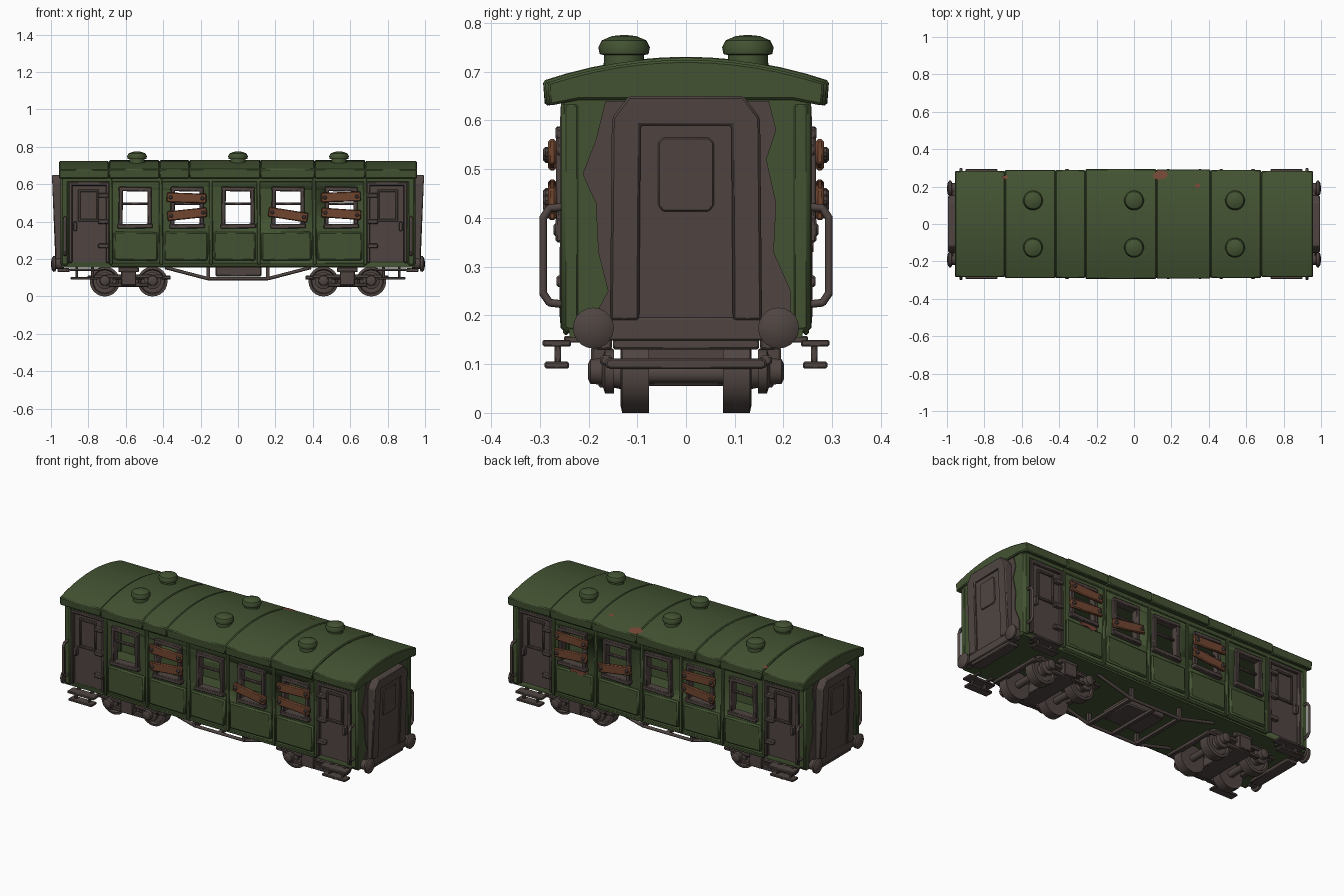
import bpy, bmesh, math, random
from mathutils import Matrix, Vector

random.seed(4)

def material(name, rgb):
    m = bpy.data.materials.new(name)
    m.diffuse_color = (*rgb, 1)
    return m

GREEN = material("faded green paint", (0.056, 0.086, 0.032))
BROWN = material("grimy brown metal", (0.080, 0.060, 0.054))
WOOD = material("board wood", (0.165, 0.062, 0.030))
RUST = material("rust", (0.175, 0.062, 0.038))

def finish(name, bm, mat, mirror="", bevel=0.0, angle=35):
    bmesh.ops.recalc_face_normals(bm, faces=bm.faces[:])
    me = bpy.data.meshes.new(name)
    bm.to_mesh(me)
    bm.free()
    me.materials.append(mat)
    me.polygons.foreach_set("use_smooth", [True] * len(me.polygons))
    me.set_sharp_from_angle(angle=math.radians(angle))
    ob = bpy.data.objects.new(name, me)
    bpy.context.collection.objects.link(ob)
    if bevel:
        b = ob.modifiers.new("bevel", 'BEVEL')
        b.width, b.segments, b.limit_method = bevel, 1, 'ANGLE'
    if mirror:
        m = ob.modifiers.new("mirror", 'MIRROR')
        m.use_axis = ("x" in mirror, "y" in mirror, False)
        m.use_mirror_merge = False
    return ob

def boxes(name, items, mat, mirror="", bevel=0.004):
    """items: (x0, x1, y0, y1, z0, z1[, tilt about y in degrees])"""
    bm = bmesh.new()
    for it in items:
        x0, x1, y0, y1, z0, z1 = it[:6]
        tilt = Matrix.Rotation(math.radians(it[6] if len(it) > 6 else 0), 4, 'Y')
        mat4 = (Matrix.Translation(((x0 + x1) / 2, (y0 + y1) / 2, (z0 + z1) / 2)) @ tilt
                @ Matrix.Diagonal((x1 - x0, y1 - y0, z1 - z0, 1)))
        bmesh.ops.create_cube(bm, size=1, matrix=mat4)
    return finish(name, bm, mat, mirror, bevel)

def axis_point(axis, a, b, d):
    return Vector({"x": (d, a, b), "y": (a, d, b), "z": (a, b, d)}[axis])

def prism(name, pts, axis, d0, d1, mat, mirror="", bevel=0.0, lean=0.0):
    bm = bmesh.new()
    rings = [[bm.verts.new(axis_point(axis, a, b, d)) for a, b in pts] for d in (d0, d1)]
    n = len(pts)
    for i in range(n):
        j = (i + 1) % n
        bm.faces.new((rings[0][i], rings[0][j], rings[1][j], rings[1][i]))
    bm.faces.new(rings[0])
    bm.faces.new(rings[1])
    for v in bm.verts:
        v.co.x += (v.co.z - 0.4) * lean
    return finish(name, bm, mat, mirror, bevel)

def lathe(name, profile, centre, axis, mat, mirror="", seg=20):
    """profile: (radius, distance along axis)"""
    bm = bmesh.new()
    turns = [math.tau * k / seg for k in range(seg)]
    rings = [[bm.verts.new(Vector(centre) + axis_point(axis, r * math.cos(t), r * math.sin(t), h))
              for t in turns] for r, h in profile]
    for p, q in zip(rings, rings[1:]):
        for k in range(seg):
            bm.faces.new((p[k], p[(k + 1) % seg], q[(k + 1) % seg], q[k]))
    bm.faces.new(rings[0])
    bm.faces.new(rings[-1])
    return finish(name, bm, mat, mirror, angle=40)

def tube(name, pts, r, mat, mirror=""):
    """square-cornered rod made of round pieces with ball joints"""
    bm = bmesh.new()
    for a, b in zip(pts, pts[1:]):
        a, b = Vector(a), Vector(b)
        rot = (b - a).to_track_quat('Z', 'Y').to_matrix().to_4x4()
        bmesh.ops.create_cone(bm, cap_ends=True, segments=8, radius1=r, radius2=r,
                              depth=(b - a).length, matrix=Matrix.Translation((a + b) / 2) @ rot)
    for p in pts[1:-1]:
        bmesh.ops.create_icosphere(bm, subdivisions=1, radius=r * 1.05, matrix=Matrix.Translation(p))
    return finish(name, bm, mat, mirror, angle=50)

WINDOWS = [-0.55, -0.272, 0.0, 0.268, 0.552]

# hollow body shell with window openings and door recesses
side = [(0.238, 0.155), (0.247, 0.2), (0.25, 0.648)]
body = prism("carriage_body", side + [(-y, z) for y, z in reversed(side)], "x", -0.945, 0.945, GREEN)
room = boxes("room_cutter", [(-0.925, 0.925, -0.222, 0.222, 0.18, 0.635)], GREEN, bevel=0)
holes = [(x - 0.07, x + 0.07, -0.4, 0.4, 0.383, 0.568) for x in WINDOWS]
for s in (-1, 1):
    for t in (-1, 1):
        xs, ys = sorted((s * 0.695, s * 0.895)), sorted((t * 0.237, t * 0.3))
        holes.append((*xs, *ys, 0.185, 0.602))
opening = boxes("opening_cutter", holes, GREEN, bevel=0)
for cutter in (room, opening):
    cutter.hide_render = True
    mod = body.modifiers.new("cut", 'BOOLEAN')
    mod.operation, mod.solver, mod.object = 'DIFFERENCE', 'EXACT', cutter
    bpy.context.view_layer.objects.active = body
    bpy.ops.object.modifier_apply(modifier=mod.name)
    bpy.data.objects.remove(cutter)

# raised side panelling: pillars, lower panels, rails
seams = [-0.68, -0.412, -0.145, 0.11, 0.408, 0.68]
boxes("side_pillars", [(x - 0.01, x + 0.01, 0.24, 0.257, 0.17, 0.632, random.uniform(-0.6, 0.6))
                       for x in seams], GREEN, "y")
boxes("lower_panels", [(a + 0.016, b - 0.016, 0.24, 0.26, 0.192, 0.345, random.uniform(-1.2, 1.2))
                       for a, b in zip(seams, seams[1:])], GREEN, "y", 0.008)
boxes("side_rails", [(-0.94, 0.94, 0.24, 0.256, 0.612, 0.64), (-0.68, 0.68, 0.24, 0.252, 0.16, 0.178)], GREEN, "y")
boxes("corner_posts", [(0.905, 0.948, 0.215, 0.256, 0.165, 0.64)], GREEN, "xy", 0.01)

# window frames with a thin cross bar
for x in WINDOWS:
    boxes("window_frame", [(x - 0.088, x - 0.066, 0.222, 0.267, 0.366, 0.585, 0.8),
                           (x + 0.066, x + 0.088, 0.222, 0.267, 0.366, 0.585, -0.6),
                           (x - 0.088, x + 0.088, 0.222, 0.268, 0.562, 0.586, 0.8),
                           (x - 0.094, x + 0.094, 0.222, 0.272, 0.364, 0.388, -0.8),
                           (x - 0.07, x + 0.07, 0.228, 0.246, 0.488, 0.502)], BROWN, "y")

# boards nailed over windows: window x, height, tilt
for x, z, tilt in [(-0.275, 0.527, 2), (-0.272, 0.44, -6), (0.268, 0.437, 9), (0.55, 0.532, -2), (0.552, 0.442, 4)]:
    boxes("window_board", [(x - 0.106, x + 0.106, 0.266, 0.283, z - 0.026, z + 0.026, tilt)], WOOD, "y", 0.005)
    for s in (-0.085, 0.085):
        lathe("board_bolt", [(0.011, 0.28), (0.011, 0.288), (0.006, 0.293)],
              (x + s, 0, z - s * math.tan(math.radians(tilt))), "y", BROWN, "y", 8)

# side doors with window panel, hinges and handle
boxes("side_door", [(0.695, 0.895, 0.228, 0.243, 0.185, 0.602)], BROWN, "xy", 0)
boxes("door_frame", [(0.688, 0.706, 0.235, 0.258, 0.18, 0.608), (0.886, 0.904, 0.235, 0.258, 0.18, 0.608),
                     (0.688, 0.904, 0.235, 0.258, 0.592, 0.612)], BROWN, "xy")
boxes("door_window_frame", [(0.745, 0.757, 0.24, 0.253, 0.405, 0.57), (0.843, 0.855, 0.24, 0.253, 0.405, 0.57),
                            (0.745, 0.855, 0.24, 0.253, 0.558, 0.572), (0.745, 0.855, 0.24, 0.253, 0.4, 0.414)],
      BROWN, "xy", 0.003)
boxes("door_hinges", [(0.692, 0.748, 0.24, 0.266, z - 0.012, z + 0.012) for z in (0.27, 0.4, 0.54)], BROWN, "xy")
boxes("door_handle", [(0.86, 0.88, 0.24, 0.268, 0.35, 0.4)], BROWN, "xy")
tube("door_handrail", [(0.925, 0.245, 0.222), (0.925, 0.28, 0.226), (0.925, 0.293, 0.245), (0.925, 0.293, 0.4),
                       (0.925, 0.28, 0.42), (0.925, 0.245, 0.423)], 0.008, BROWN, "xy")

# arched roof in slightly uneven sections
def roof_z(y):
    return 0.729 - 0.57 * y * y

cuts = [-0.957, -0.69, -0.42, -0.26, 0.12, 0.41, 0.68, 0.957]
for i, (a, b) in enumerate(zip(cuts, cuts[1:])):
    w = 0.284 if i in (0, 6) else 0.291 + random.uniform(-0.003, 0.003)
    dz = -0.005 if i in (0, 6) else random.uniform(-0.001, 0.002)
    arch = [(w * k / 6, roof_z(w * k / 6) + dz) for k in range(-6, 7)]
    under = [(w - 0.004, 0.63), (0.22, 0.642), (-0.22, 0.642), (-w + 0.004, 0.63)]
    prism("roof_section", arch + under, "x", a, b, GREEN, bevel=0.005)

# roof vents
for x in (-0.54, 0, 0.54):
    lathe("roof_vent", [(0.043, 0.69), (0.041, 0.734), (0.05, 0.736), (0.053, 0.75), (0.046, 0.764),
                        (0.025, 0.773), (0.006, 0.775)], (x, 0.127, 0), "z", GREEN, "y")

# rust patches on roof and back wall
for x, y, r in [(0.14, 0.262, 0.042), (0.34, 0.205, 0.016), (-0.69, 0.25, 0.018)]:
    bm = bmesh.new()
    ring = []
    for k in range(10):
        t, q = math.tau * k / 10, r * random.uniform(0.75, 1.1)
        px, py = x + q * math.cos(t), min(y + 0.7 * q * math.sin(t), 0.287)
        ring.append(bm.verts.new((px, py, roof_z(py) + 0.003)))
    bmesh.ops.triangle_fill(bm, edges=[bm.edges.new((ring[k], ring[k - 1])) for k in range(10)])
    finish("roof_rust_patch", bm, RUST)
prism("wall_rust_patch", [(0.46, 0.35), (0.5, 0.33), (0.53, 0.345), (0.56, 0.34), (0.57, 0.36), (0.48, 0.362)],
      "y", 0.25, 0.262, RUST)

# end walls: worn paint, gangway frame and door
worn = [(0.215, 0.175), (0.215, 0.25), (0.18, 0.33), (0.185, 0.43), (0.165, 0.52), (0.185, 0.58), (0.17, 0.64),
        (-0.165, 0.64), (-0.185, 0.56), (-0.212, 0.49), (-0.185, 0.43), (-0.18, 0.33), (-0.16, 0.25), (-0.2, 0.175)]
prism("worn_end_paint", worn, "x", 0.94, 0.949, BROWN, "x")
prism("gangway_frame", [(-0.156, 0.19), (-0.152, 0.605), (-0.118, 0.65), (0.118, 0.65), (0.152, 0.605),
                        (0.156, 0.19), (0.096, 0.19), (0.093, 0.59), (-0.093, 0.59), (-0.096, 0.19)],
      "x", 0.935, 0.985, BROWN, "x", 0.005, 0.04)
prism("gangway_door", [(-0.1, 0.19), (-0.1, 0.6), (0.1, 0.6), (0.1, 0.19)], "x", 0.93, 0.974, BROWN, "x", 0, 0.04)
prism("gangway_door_window", [(-0.057, 0.425), (-0.057, 0.555), (-0.047, 0.565), (0.047, 0.565), (0.057, 0.555),
                              (0.057, 0.425), (0.047, 0.413), (-0.047, 0.413)],
      "x", 0.965, 0.979, BROWN, "x", 0.003, 0.04)

# buffers and buffer beam
boxes("buffer_beam", [(0.93, 0.972, -0.2, 0.2, 0.148, 0.196), (0.9, 0.965, -0.15, 0.15, 0.13, 0.152)], BROWN, "x")
lathe("buffer", [(0.028, 0.93), (0.028, 0.972), (0.041, 0.976), (0.042, 0.988), (0.03, 0.996), (0.008, 1.0)],
      (0, 0.19, 0.174), "x", BROWN, "xy")

# wheels, axles and axle boxes
for x in (0.457, 0.712):
    lathe("wheel", [(0.08, 0.076), (0.08, 0.131), (0.066, 0.134), (0.061, 0.12), (0.034, 0.12), (0.028, 0.15)],
          (x, 0, 0.08), "y", BROWN, "xy", 24)
    lathe("axle", [(0.02, -0.1), (0.02, 0.1)], (x, 0, 0.08), "y", BROWN, "x", 12)
    lathe("axle_box", [(0.046, 0.148), (0.046, 0.166), (0.028, 0.172), (0.026, 0.196), (0.016, 0.201)],
          (x, 0, 0.085), "y", BROWN, "xy", 14)

# bogie frames
boxes("bogie_side_frame", [(0.4, 0.77, 0.152, 0.176, 0.098, 0.118), (0.48, 0.69, 0.155, 0.18, 0.052, 0.072),
                           (0.545, 0.625, 0.15, 0.195, 0.06, 0.135), (0.53, 0.64, 0.152, 0.185, 0.13, 0.156)],
      BROWN, "xy")
boxes("bogie_crossbeams", [(0.53, 0.64, -0.16, 0.16, 0.055, 0.11), (0.55, 0.62, -0.1, 0.1, 0.1, 0.16),
                           (0.36, 0.39, -0.16, 0.16, 0.09, 0.112), (0.775, 0.805, -0.16, 0.16, 0.09, 0.112),
                           (0.36, 0.805, 0.15, 0.165, 0.092, 0.11), (0.36, 0.805, -0.165, -0.15, 0.092, 0.11)],
      BROWN, "x")

# underfloor truss and equipment box
tube("truss_rod", [(-0.39, 0.17, 0.155), (-0.16, 0.17, 0.095), (0.16, 0.17, 0.095), (0.39, 0.17, 0.155)], 0.009, BROWN, "y")
boxes("truss_posts", [(x - 0.009, x + 0.009, 0.161, 0.179, 0.095, 0.16) for x in (-0.16, 0.16)], BROWN, "y", 0)
boxes("truss_crossbars", [(x - 0.01, x + 0.01, -0.17, 0.17, 0.088, 0.104) for x in (-0.16, 0, 0.16)], BROWN, "", 0)
boxes("equipment_box", [(-0.12, 0.125, -0.1, 0.1, 0.108, 0.16)], BROWN, "", 0.006)

# double entry steps
boxes("entry_steps", [(0.73, 0.9, 0.236, 0.294, 0.136, 0.15), (0.745, 0.895, 0.24, 0.29, 0.091, 0.105),
                      (0.77, 0.785, 0.256, 0.27, 0.1, 0.14), (0.855, 0.87, 0.256, 0.27, 0.1, 0.14),
                      (0.77, 0.785, 0.2, 0.25, 0.144, 0.158), (0.855, 0.87, 0.2, 0.25, 0.144, 0.158)],
      BROWN, "xy", 0.003)
